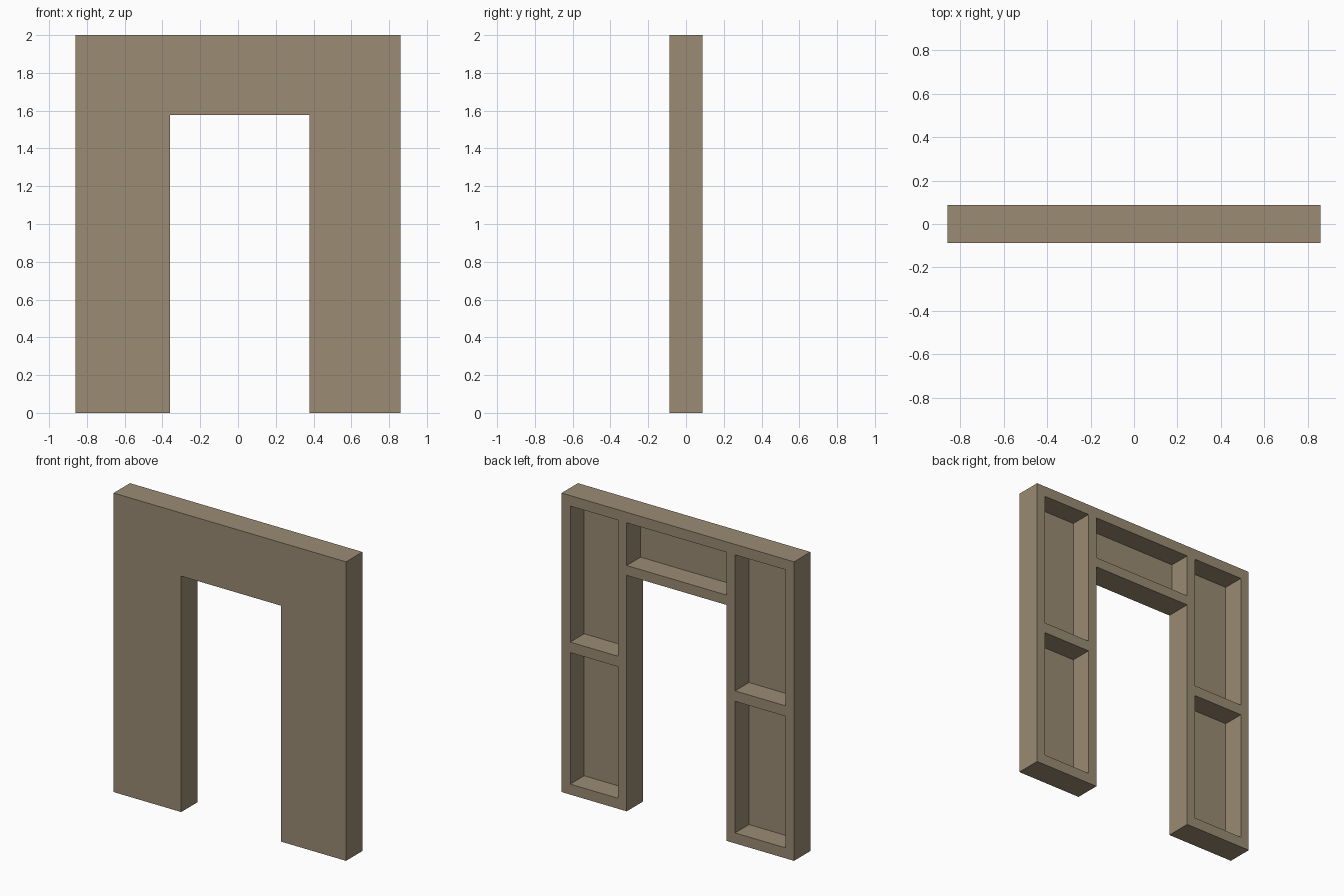
import bpy
import bmesh

if "Cube" in bpy.data.objects:
    bpy.data.objects.remove(bpy.data.objects["Cube"])

# Overall sizes
X0, X1 = -0.86, 0.86        # outer edges
D0, D1 = -0.36, 0.378       # doorway edges
Y0, Y1 = -0.0865, 0.0865    # front and back
H, DOOR_H = 2.0, 1.578
YP = Y0 + 0.026             # back of the front panel
T = 0.07                    # timber thickness

mat = bpy.data.materials.new("weathered timber")
mat.diffuse_color = (0.325, 0.258, 0.173, 1)
mat.use_nodes = True
mat.node_tree.nodes["Principled BSDF"].inputs["Base Color"].default_value = mat.diffuse_color


def add_object(name, bm):
    bmesh.ops.recalc_face_normals(bm, faces=bm.faces)
    mesh = bpy.data.meshes.new(name)
    bm.to_mesh(mesh)
    bm.free()
    mesh.materials.append(mat)
    bpy.context.collection.objects.link(bpy.data.objects.new(name, mesh))


def timber(name, xa, xb, za, zb):
    bm = bmesh.new()
    bmesh.ops.create_cube(bm, size=1)
    for v in bm.verts:
        v.co = (xb if v.co.x > 0 else xa,
                Y1 if v.co.y > 0 else YP,
                zb if v.co.z > 0 else za)
    add_object(name, bm)


# Front panel: wall outline with the doorway left out, extruded backwards
outline = [(X0, 0), (D0, 0), (D0, DOOR_H), (D1, DOOR_H),
           (D1, 0), (X1, 0), (X1, H), (X0, H)]
bm = bmesh.new()
face = bm.faces.new([bm.verts.new((x, Y0, z)) for x, z in outline])
ext = bmesh.ops.extrude_face_region(bm, geom=[face])
bmesh.ops.translate(bm, vec=(0, YP - Y0, 0),
                    verts=[g for g in ext["geom"] if isinstance(g, bmesh.types.BMVert)])
add_object("front_panel", bm)

# Each side: two full-height studs with three rails between them
for side, outer_a, outer_b in (("left", X0, D0), ("right", D1, X1)):
    a, b = outer_a + 0.064, outer_b - 0.064
    timber(side + "_stud_a", outer_a, a, 0, H)
    timber(side + "_stud_b", b, outer_b, 0, H)
    for rail, z in (("bottom", 0), ("middle", 0.95), ("top", H - T)):
        timber(f"{side}_{rail}_rail", a, b, z, z + T)

# Header rails above the doorway
timber("doorway_header", D0, D1, DOOR_H, DOOR_H + 0.066)
timber("doorway_top_rail", D0, D1, H - T, H)
